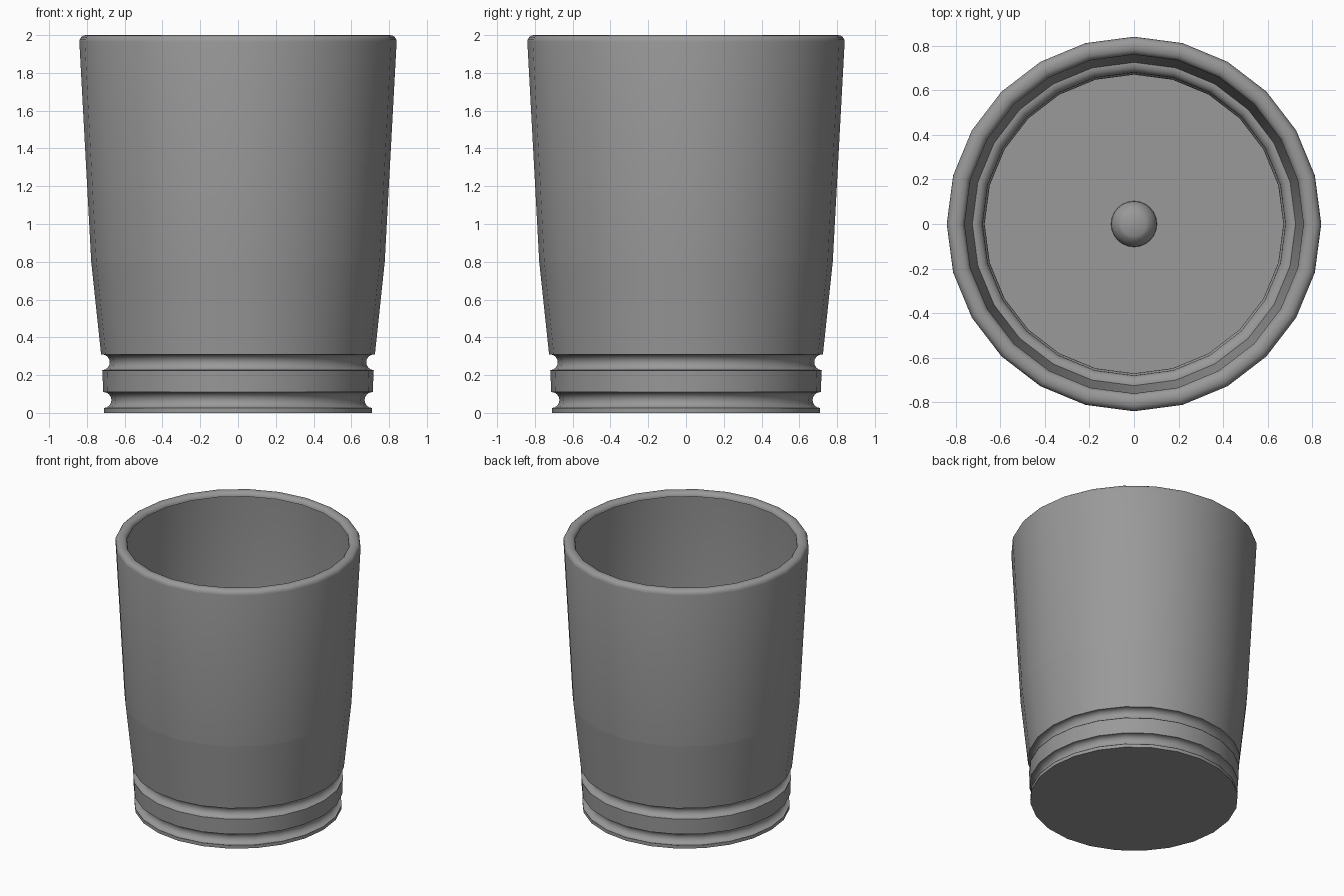
import bpy, bmesh, math

if "Cube" in bpy.data.objects:
    bpy.data.objects.remove(bpy.data.objects["Cube"])

SIDES = 24

# Dark grey finish shared by all parts
grey = bpy.data.materials.new("dark_grey")
grey.diffuse_color = (0.32, 0.32, 0.32, 1)
grey.use_nodes = True
grey.node_tree.nodes["Principled BSDF"].inputs["Base Color"].default_value = grey.diffuse_color


def arc(r, z, rad_r, rad_z, a0, a1, n):
    """Points of an elliptical arc in the (radius, height) plane."""
    return [(r + rad_r * math.cos(math.radians(a0 + (a1 - a0) * i / n)),
             z + rad_z * math.sin(math.radians(a0 + (a1 - a0) * i / n)))
            for i in range(n + 1)]


def lathe(name, profile, angle=35):
    """Revolve an open profile around z; upward profiles face outward."""
    bm = bmesh.new()
    rings = []
    for r, z in profile:
        count = 1 if r < 1e-5 else SIDES
        rings.append([bm.verts.new((r * math.cos(2 * math.pi * k / SIDES),
                                    r * math.sin(2 * math.pi * k / SIDES), z))
                      for k in range(count)])
    for a, b in zip(rings, rings[1:]):
        for k in range(SIDES):
            n = (k + 1) % SIDES
            quad = [a[k % len(a)], a[n % len(a)], b[n % len(b)], b[k % len(b)]]
            bm.faces.new(list(dict.fromkeys(quad)))
    mesh = bpy.data.meshes.new(name)
    bm.to_mesh(mesh)
    bm.free()
    mesh.materials.append(grey)
    obj = bpy.data.objects.new(name, mesh)
    bpy.context.collection.objects.link(obj)
    bpy.ops.object.select_all(action='DESELECT')
    obj.select_set(True)
    bpy.context.view_layer.objects.active = obj
    bpy.ops.object.shade_smooth_by_angle(angle=math.radians(angle))
    return obj


# Thin-skinned base: flat floor, two round grooves, lower taper
base = [(0, 0), (0.59, 0), (0.71, 0), (0.71, 0.025)]
base += arc(0.711, 0.068, 0.041, 0.042, 270, 90, 8)
base += [(0.714, 0.11), (0.718, 0.225)]
base += arc(0.72, 0.268, 0.041, 0.042, 270, 90, 8)
base += [(0.725, 0.31), (0.777, 0.8)]
lathe("base", base)

# Upper wall ending in a rolled lip
body = [(0.777, 0.8)]
body += arc(0.805, 1.965, 0.035, 0.035, 0, 90, 4)
body += arc(0.795, 1.968, 0.035, 0.032, 90, 180, 4)
lathe("body_and_lip", body)

# Small domed knob in the middle of the floor
knob = arc(0, 0, 0.103, 0.09, 0, 58, 5) + [(0, 0.0763)]
lathe("floor_knob", knob)
